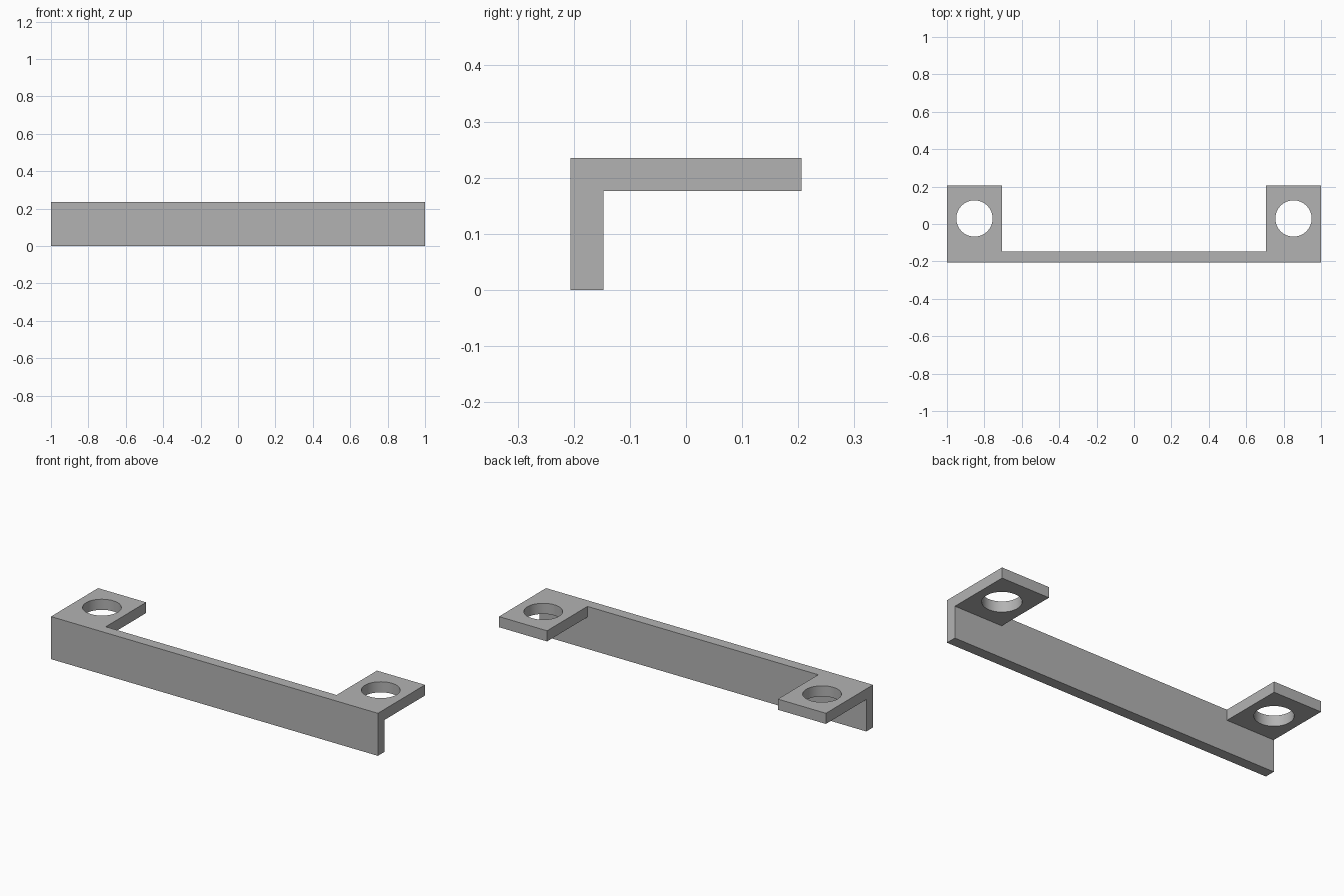
import bpy
import bmesh
import math

if "Cube" in bpy.data.objects:
    bpy.data.objects.remove(bpy.data.objects["Cube"])

U = 2 / 34                      # wall thickness
HALF_LENGTH, HALF_DEPTH = 17 * U, 3.5 * U
HEIGHT, TAB_WIDTH = 4 * U, 5 * U
HOLE_RADIUS = 0.097

# Single grey finish
grey = bpy.data.materials.new("plain grey")
colour = (0.45, 0.45, 0.45, 1)
grey.diffuse_color = colour
grey.use_nodes = True
grey.node_tree.nodes["Principled BSDF"].inputs["Base Color"].default_value = colour

# Bracket body: L-shaped section swept along the length
y0, y1 = -HALF_DEPTH, HALF_DEPTH
section = [(y0, 0), (y0 + U, 0), (y0 + U, HEIGHT - U),
           (y1, HEIGHT - U), (y1, HEIGHT), (y0, HEIGHT)]
bm = bmesh.new()
end = bm.faces.new([bm.verts.new((-HALF_LENGTH, y, z)) for y, z in section])
swept = bmesh.ops.extrude_face_region(bm, geom=[end])
moved = [v for v in swept["geom"] if isinstance(v, bmesh.types.BMVert)]
bmesh.ops.translate(bm, verts=moved, vec=(2 * HALF_LENGTH, 0, 0))
bmesh.ops.recalc_face_normals(bm, faces=bm.faces)
mesh = bpy.data.meshes.new("mounting_bracket")
bm.to_mesh(mesh)
bm.free()
bracket = bpy.data.objects.new("mounting_bracket", mesh)
bpy.context.collection.objects.link(bracket)
mesh.materials.append(grey)


def cut(cutter):
    """Subtract a helper solid from the bracket, then discard it."""
    cutter.hide_render = True
    cutter.data.materials.append(grey)
    bpy.ops.object.select_all(action="DESELECT")
    bracket.select_set(True)
    bpy.context.view_layer.objects.active = bracket
    mod = bracket.modifiers.new("cut", "BOOLEAN")
    mod.operation, mod.solver, mod.object = "DIFFERENCE", "EXACT", cutter
    bpy.ops.object.modifier_apply(modifier=mod.name)
    bpy.data.objects.remove(cutter)


# Open the shelf between the two end tabs
bpy.ops.mesh.primitive_cube_add(size=1, location=(0, y0 + U + HALF_DEPTH * 2, HEIGHT))
notch = bpy.context.object
notch.scale = (2 * (HALF_LENGTH - TAB_WIDTH), HALF_DEPTH * 4, HEIGHT)
bpy.context.view_layer.update()
cut(notch)

# Round screw hole centred in each tab
for side in (-1, 1):
    bpy.ops.mesh.primitive_cylinder_add(
        vertices=64, radius=HOLE_RADIUS, depth=HEIGHT,
        location=(side * (HALF_LENGTH - TAB_WIDTH / 2), U / 2, HEIGHT))
    cut(bpy.context.object)

bpy.ops.object.select_all(action="DESELECT")
bracket.select_set(True)
bpy.context.view_layer.objects.active = bracket
bpy.ops.object.shade_smooth_by_angle(angle=math.radians(30))
